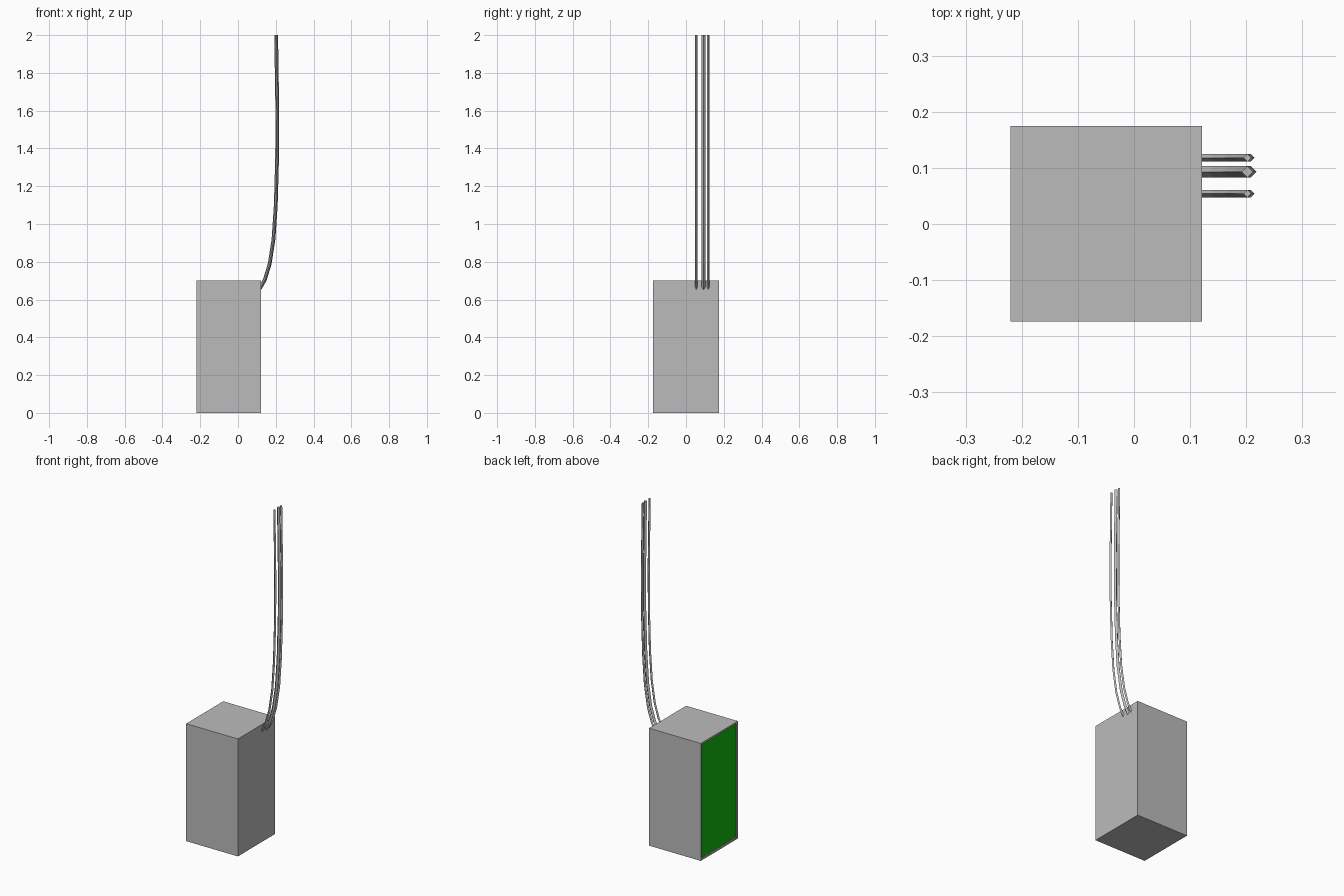
import bpy
import bmesh
from mathutils import Vector

cube = bpy.data.objects.get("Cube")
if cube:
    bpy.data.objects.remove(cube, do_unlink=True)


def make_material(name, colour):
    mat = bpy.data.materials.new(name)
    mat.use_nodes = True
    mat.diffuse_color = colour
    mat.node_tree.nodes["Principled BSDF"].inputs["Base Color"].default_value = colour
    return mat


grey = make_material("grey", (0.5, 0.5, 0.5, 1))
green = make_material("green", (0.005, 0.5, 0.005, 1))

# Housing with a slightly recessed green panel on the -x side
low, high = Vector((-0.22, -0.174, 0)), Vector((0.121, 0.175, 0.7))
bm = bmesh.new()
bmesh.ops.create_cube(bm, size=1)
for v in bm.verts:
    v.co = [(low[i] + high[i]) / 2 + v.co[i] * (high[i] - low[i]) for i in range(3)]
bm.normal_update()
panel = [f for f in bm.faces if f.normal.x < -0.9]
bmesh.ops.inset_region(bm, faces=panel, thickness=0.015)
result = bmesh.ops.extrude_discrete_faces(bm, faces=panel)
for f in result["faces"]:
    f.material_index = 1
    bmesh.ops.translate(bm, verts=f.verts, vec=(0.006, 0, 0))
mesh = bpy.data.meshes.new("housing")
bm.to_mesh(mesh)
bm.free()
mesh.materials.append(grey)
mesh.materials.append(green)
bpy.context.collection.objects.link(bpy.data.objects.new("housing", mesh))

# Cables: four-sided tubes bending up from the +x side
path = [(0.115, 0.657), (0.142, 0.705), (0.168, 0.79), (0.188, 0.92), (0.2, 1.1),
        (0.207, 1.35), (0.208, 1.6), (0.205, 1.8), (0.202, 2.0)]


def make_cable(name, y, radius):
    bm = bmesh.new()
    rings = []
    for i, (x, z) in enumerate(path):
        a, b = path[max(i - 1, 0)], path[min(i + 1, len(path) - 1)]
        across = Vector((b[1] - a[1], 0, a[0] - b[0])).normalized() * radius
        if i == len(path) - 1:
            across = Vector((radius, 0, 0))
        side = Vector((0, radius, 0))
        centre = Vector((x, y, z))
        rings.append([bm.verts.new(centre + d) for d in (across, side, -across, -side)])
    for r, s in zip(rings, rings[1:]):
        for k in range(4):
            n = (k + 1) % 4
            bm.faces.new((r[k], r[n], s[n], s[k]))
    bm.faces.new(rings[0][::-1])
    bm.faces.new(rings[-1])
    mesh = bpy.data.meshes.new(name)
    bm.to_mesh(mesh)
    bm.free()
    mesh.materials.append(grey)
    bpy.context.collection.objects.link(bpy.data.objects.new(name, mesh))


make_cable("front_cable", 0.054, 0.007)
make_cable("middle_cable", 0.093, 0.01)
make_cable("back_cable", 0.118, 0.007)
